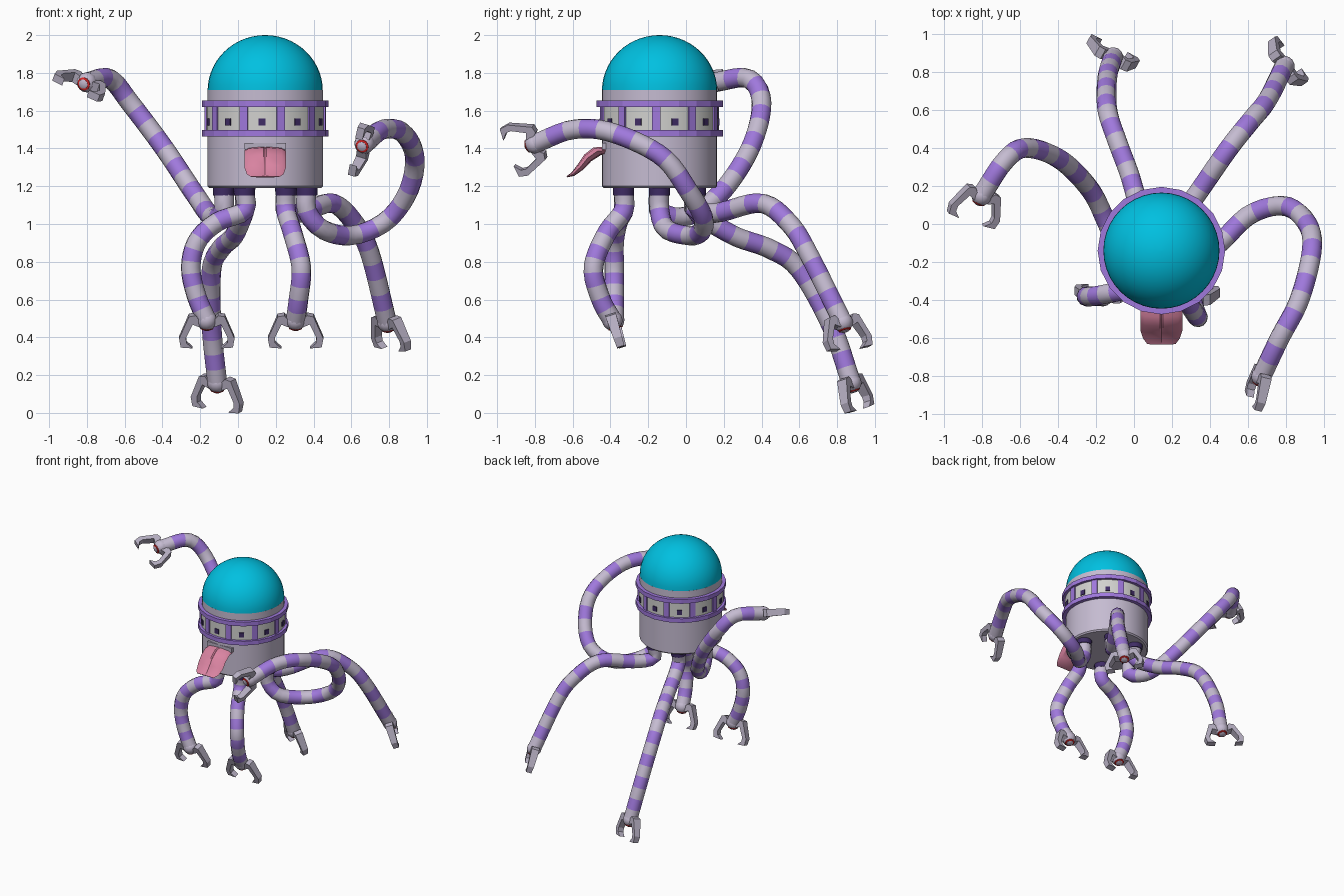
import bpy, bmesh
from math import sin, cos, pi, radians
from mathutils import Vector, Matrix

cube = bpy.data.objects.get("Cube")
if cube:
    bpy.data.objects.remove(cube, do_unlink=True)


def material(name, *rgb):
    m = bpy.data.materials.new(name)
    m.use_nodes = True
    m.diffuse_color = (*rgb, 1)
    m.node_tree.nodes["Principled BSDF"].inputs["Base Color"].default_value = (*rgb, 1)
    return m


GREY = material("lavender grey", .56, .5, .64)
PURPLE = material("purple", .35, .19, .72)
DARK = material("dark purple", .05, .025, .13)
TEAL = material("teal", 0, .53, .75)
PANEL = material("pale panel", .64, .64, .62)
PINK = material("tongue pink", .7, .23, .36)
CLAW = material("claw grey", .46, .42, .53)
RED = material("red", .75, .02, .02)

CENTRE = Vector((.144, -.14, 0))


def finish(name, bm, mats, smooth=True):
    bmesh.ops.recalc_face_normals(bm, faces=bm.faces)
    mesh = bpy.data.meshes.new(name)
    bm.to_mesh(mesh)
    bm.free()
    for m in mats:
        mesh.materials.append(m)
    ob = bpy.data.objects.new(name, mesh)
    bpy.context.collection.objects.link(ob)
    if smooth:
        bpy.ops.object.select_all(action="DESELECT")
        ob.select_set(True)
        bpy.context.view_layer.objects.active = ob
        bpy.ops.object.shade_smooth_by_angle(angle=radians(35))


def loft(name, rings, mats, smooth=True, band=lambda k: 0):
    """Skin a list of closed rings, cap both ends, colour by row."""
    bm = bmesh.new()
    rows = [[bm.verts.new(p) for p in ring] for ring in rings]
    n = len(rows[0])
    for k, (a, b) in enumerate(zip(rows, rows[1:])):
        for i in range(n):
            j = (i + 1) % n
            bm.faces.new((a[i], a[j], b[j], b[i])).material_index = band(k)
    bm.faces.new(rows[0])
    bm.faces.new(rows[-1])
    finish(name, bm, mats, smooth)


def circle(centre, u, w, radius, sides):
    turns = (2 * pi * i / sides for i in range(sides))
    return [centre + radius * (u * cos(a) + w * sin(a)) for a in turns]


def lathe(name, profile, mat, frame, sides, smooth=True):
    """Rings of (radius, height) about the z axis of a frame."""
    x, y, z = (frame.col[i].to_3d() for i in range(3))
    rings = [circle(frame.translation + z * h, x, y, r, sides) for r, h in profile]
    loft(name, rings, [mat], smooth)


def box(name, size, matrix, mat):
    bm = bmesh.new()
    bmesh.ops.create_cube(bm, size=1, matrix=matrix @ Matrix.Diagonal((*size, 1)))
    finish(name, bm, [mat], False)


def at(x, y, z):
    return Matrix.Translation((x, y, z))


# Body drum, collar and dome
AXIS = Matrix.Translation(CENTRE)
R = .305
lathe("body", [(R - .01, 1.19), (R, 1.2), (R, 1.47)], GREY, AXIS, 40)
lathe("collar", [(R, 1.64), (R, 1.71)], GREY, AXIS, 40)
arc = [pi / 2 * k / 14 for k in range(14)]
lathe("dome", [(R * cos(a), 1.705 + .295 * sin(a)) for a in arc] + [(.004, 2)], TEAL, AXIS, 40)

# Belt of pale panels between two purple hoops
lathe("belt_panels", [(R + .007, 1.48), (R + .007, 1.64)], PANEL, AXIS, 40)
for name, z in (("lower_hoop", 1.464), ("upper_hoop", 1.62)):
    hoop = [(R, z), (R + .03, z), (R + .03, z + .034), (R, z + .034)]
    lathe(name, hoop, PURPLE, AXIS, 20, False)
for k in range(10):
    turn = AXIS @ Matrix.Rotation(radians(36 * k - 93), 4, "Z")
    half = Matrix.Rotation(pi / 10, 4, "Z")
    box("belt_bar", (.03, .044, .14), turn @ half @ at(R, 0, 1.558), PURPLE)
    box("belt_window", (.009, .036, .038), turn @ at(R + .008, 0, 1.54), DARK)

# Mouth and tongue
box("mouth", (.22, .04, .036), AXIS @ at(0, -.286, 1.412), CLAW)
stations = [(-.38, 1.395, .105, .018), (-.47, 1.385, .11, .02), (-.52, 1.35, .11, .018),
            (-.56, 1.3, .11, .014), (-.6, 1.263, .097, .008), (-.63, 1.25, .075, .003)]
top = [(-1, 0), (-.8, .7), (-.07, 1), (0, .75), (.07, 1), (.8, .7), (1, 0)]
section = top + [(.8, -.8), (0, -1), (-.8, -.8)]
loft("tongue", [[(CENTRE.x + u * w, y - v * t, z + v * t) for u, v in section]
                for y, z, w, t in stations], [PINK])


def smooth_path(points, count):
    """Curve through the points, resampled at even spacing."""
    p = [2 * points[0] - points[1]] + points + [2 * points[-1] - points[-2]]
    fine = []
    for a, b, c, d in zip(p, p[1:], p[2:], p[3:]):
        for k in range(24):
            t = k / 24
            fine.append(b + ((c - a) * t + (2 * a - 5 * b + 4 * c - d) * t ** 2
                             + (3 * b - a - 3 * c + d) * t ** 3) / 2)
    fine.append(points[-1])
    dist = [0]
    for a, b in zip(fine, fine[1:]):
        dist.append(dist[-1] + (b - a).length)
    out, j = [], 0
    for k in range(count + 1):
        s = dist[-1] * k / count
        while j < len(fine) - 2 and dist[j + 1] < s:
            j += 1
        out.append(fine[j].lerp(fine[j + 1], (s - dist[j]) / (dist[j + 1] - dist[j])))
    return out


def tentacle(name, points, bands):
    path = smooth_path(points, bands * 2)
    ends = [path[0]] + path + [path[-1]]
    side, rings = Vector((1, 0, 0)), []
    for before, here, after in zip(ends, path, ends[2:]):
        along = (after - before).normalized()
        side = (side - along * side.dot(along)).normalized()
        rings.append(circle(here, side, along.cross(side), .052, 12))
    loft(name, rings, [PURPLE, GREY], band=lambda k: (k // 2 + bands) % 2)


FINGER = [(.035, -.005), (.06, -.035), (.095, -.028), (.147, .095), (.138, .145),
          (.075, .15), (.108, .12), (.11, .09), (.075, .015), (.04, .03)]


def claw(name, hub, aim, spread):
    """Ball wrist with a red-ringed eye and two hooked fingers."""
    v = Vector(aim).normalized()
    u = Vector(spread)
    u = (u - v * u.dot(v)).normalized()
    frame = Matrix.Translation(hub) @ Matrix((u, v.cross(u), v)).transposed().to_4x4()
    bm = bmesh.new()
    bmesh.ops.create_uvsphere(bm, u_segments=14, v_segments=9, radius=.054, matrix=frame)
    finish(name + "_wrist", bm, [GREY])
    lathe(name + "_eye_ring", [(.036, .034), (.035, .045), (.028, .048)], RED, frame, 14)
    lathe(name + "_eye", [(.026, .04), (.025, .05), (.015, .055)], GREY, frame, 14)
    for s, label in ((1, "_finger_a"), (-1, "_finger_b")):
        sides = [[frame @ Vector((s * a, e * (.029 - .06 * max(b, 0)), b)) for a, b in FINGER]
                 for e in (-1, 1)]
        loft(name + label, sides, [CLAW], False)


def arm(name, slot, bands, points, spread, aim=(0, .3, -.95)):
    """Arm from one of six sockets under the body, through the points to its claw."""
    a = slot * pi / 3
    root = CENTRE + Vector((cos(a), sin(a), 0)) * .22
    lathe(name + "_socket", [(.056, 1.152), (.058, 1.2)], DARK, Matrix.Translation(root), 14)
    start = [root + Vector((0, 0, z)) for z in (1.17, 1.07)]
    path = start + [Vector(p) for p in points]
    tentacle(name, path, bands)
    claw(name, path[-1], aim, spread)


arm("front_left_arm", 5, 11, [(.29, -.42, .95), (.335, -.49, .77), (.32, -.45, .6),
                              (.305, -.39, .49)], (1, 0, 0))
arm("front_right_arm", 4, 13, [(-.11, -.36, 1.01), (-.215, -.38, .91), (-.25, -.38, .77),
                               (-.22, -.38, .62), (-.165, -.38, .49)], (1, 0, 0))
arm("back_right_arm", 2, 17, [(-.02, .25, .94), (-.09, .44, .87), (-.14, .6, .76),
                              (-.14, .77, .46), (-.11, .875, .16)], (.9, -.5, 0))
arm("back_left_arm", 1, 15, [(.34, .17, 1.06), (.5, .4, 1.11), (.62, .55, 1),
                             (.7, .65, .84), (.79, .83, .48)], (.6, -.8, -.1), (.2, .25, -.95))
arm("left_arm", 0, 19, [(.45, -.1, .97), (.61, .05, .94), (.79, .095, 1.02), (.905, .01, 1.18),
                        (.935, -.13, 1.36), (.87, -.395, 1.485), (.765, -.6, 1.5),
                        (.67, -.8, 1.425)], (.3, 0, 1), (-.3, -.9, -.3))
arm("right_arm", 3, 17, [(-.14, 0, 1.04), (-.23, .18, 1.16), (-.39, .34, 1.4), (-.57, .4, 1.64),
                         (-.68, .33, 1.77), (-.8, .15, 1.75)], (-.9, .25, .4), (-.4, -.9, -.2))
